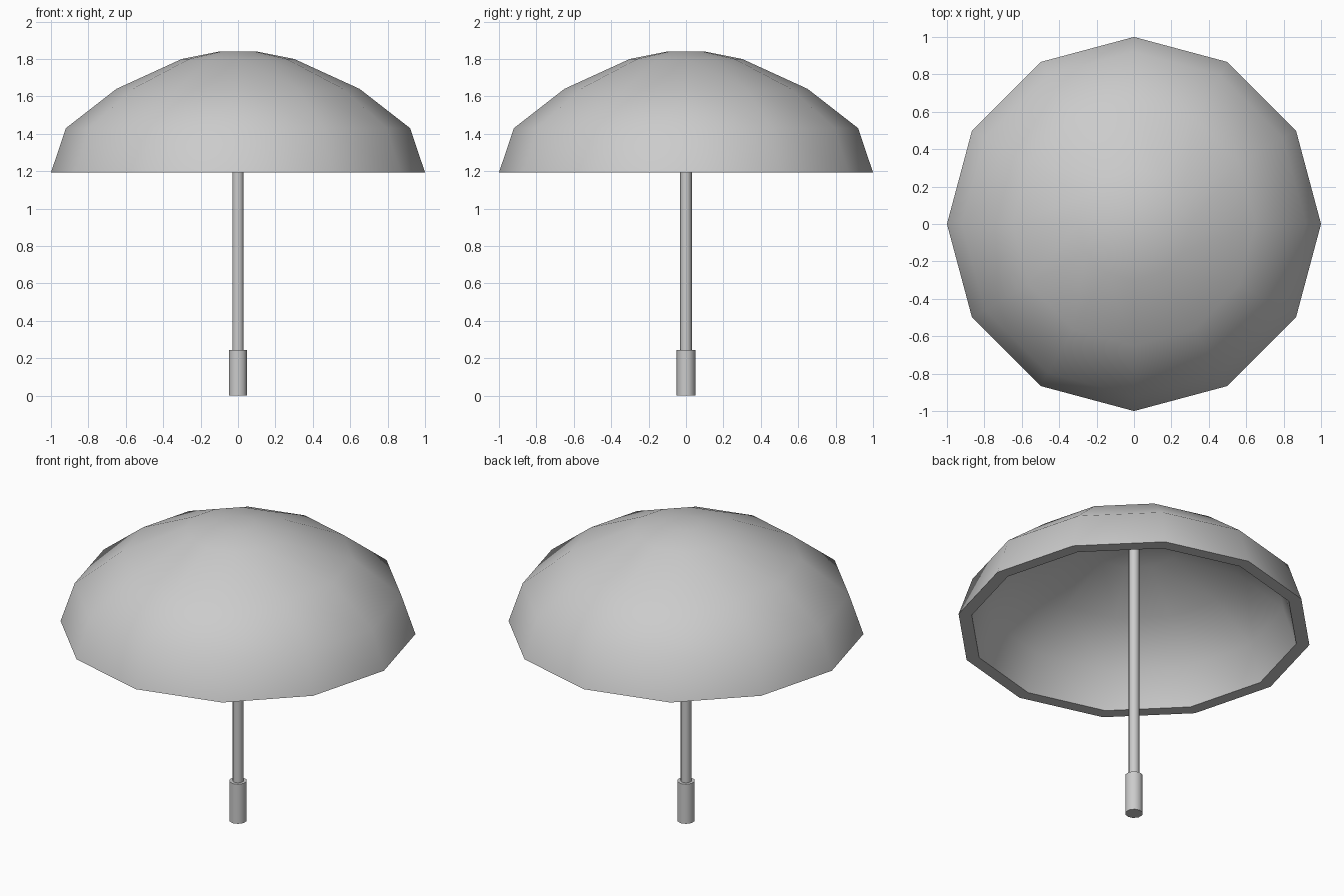
import bpy, bmesh
from math import sin, cos, pi, radians

if "Cube" in bpy.data.objects:
    bpy.data.objects.remove(bpy.data.objects["Cube"])


def lathe(name, profile, sides, start=0.0, closed=False):
    """Spin an (r, z) profile around z; open profiles get end caps."""
    bm = bmesh.new()
    rings = [[bm.verts.new((r * cos(start + 2 * pi * i / sides),
                            r * sin(start + 2 * pi * i / sides), z))
              for i in range(sides)] for r, z in profile]
    pairs = list(zip(rings, rings[1:]))
    if closed:
        pairs.append((rings[-1], rings[0]))
    for a, b in pairs:
        for i in range(sides):
            j = (i + 1) % sides
            bm.faces.new((a[i], a[j], b[j], b[i]))
    return bm, rings


def finish(name, bm, angle=45):
    bmesh.ops.recalc_face_normals(bm, faces=bm.faces)
    mesh = bpy.data.meshes.new(name)
    bm.to_mesh(mesh)
    bm.free()
    ob = bpy.data.objects.new(name, mesh)
    bpy.context.collection.objects.link(ob)
    bpy.ops.object.select_all(action='DESELECT')
    ob.select_set(True)
    bpy.context.view_layer.objects.active = ob
    bpy.ops.object.shade_smooth_by_angle(angle=radians(angle))
    return ob


def capped(name, profile, sides, start=0.0):
    bm, rings = lathe(name, profile, sides, start)
    bm.faces.new(rings[0])
    bm.faces.new(rings[-1])
    return finish(name, bm)


# Canopy: twelve-sided thick dome, outer shell then scaled inner shell
rim_z, k = 1.193, 0.925
outer = [(0.1, 1.84), (0.3, 1.80), (0.65, 1.64), (0.92, 1.43), (1.0, rim_z)]
inner = [(r * k, rim_z + (z - rim_z) * k) for r, z in reversed(outer)]
capped("canopy", outer + inner, 12)

# Shaft and grip
capped("shaft", [(0.031, 0.1), (0.031, 1.81)], 10, pi / 2)
capped("grip", [(0.05, 0.0), (0.05, 0.245)], 10, pi / 2)
